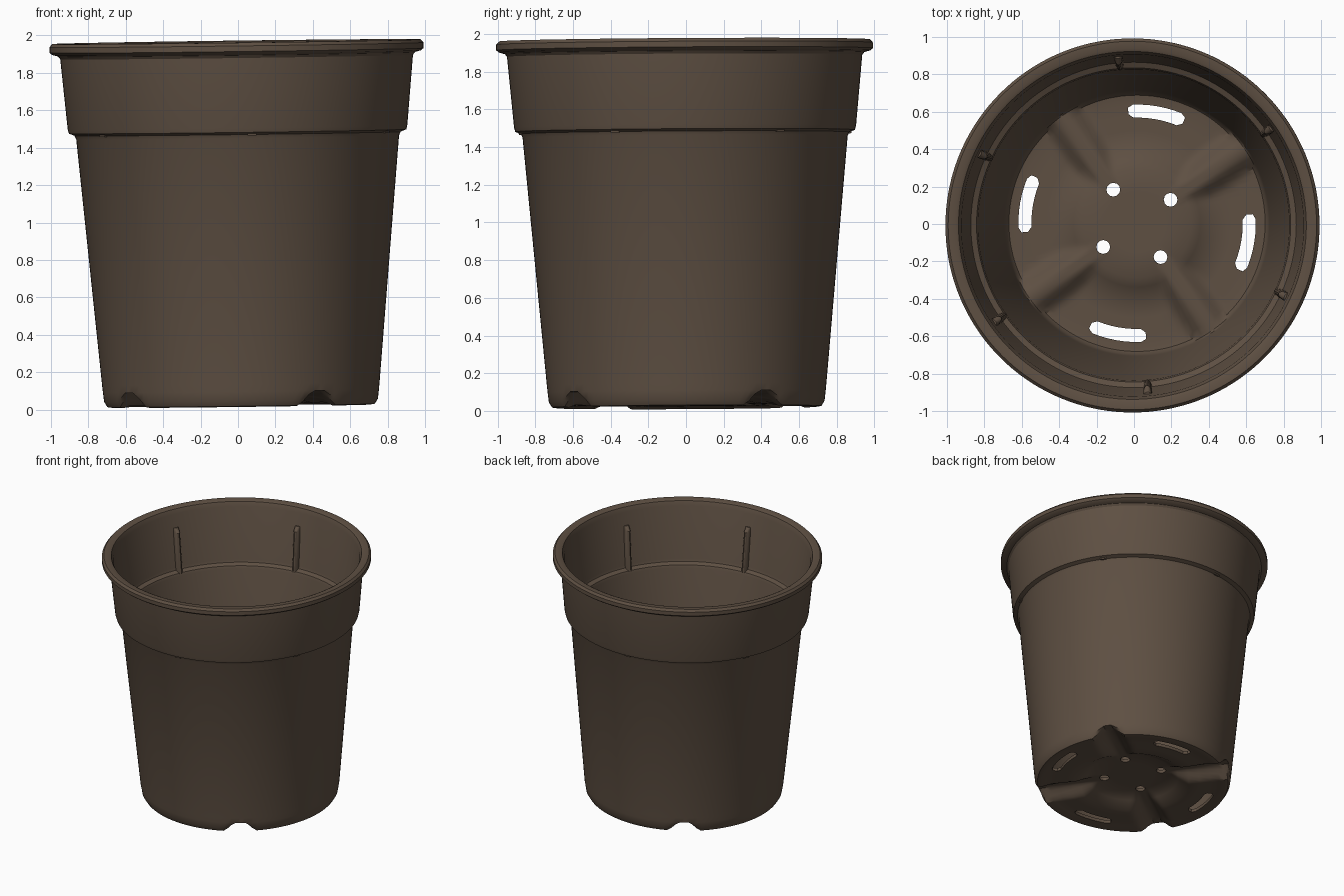
import bpy, bmesh, math
from mathutils import Matrix

if "Cube" in bpy.data.objects:
    bpy.data.objects.remove(bpy.data.objects["Cube"])

SEG = 144                      # divisions around the pot
GROOVE = math.radians(35)      # first drainage groove; repeats every 90 degrees

brown = bpy.data.materials.new("dark_brown_plastic")
brown.diffuse_color = (0.112, 0.079, 0.055, 1)
brown.use_nodes = True
brown.node_tree.nodes["Principled BSDF"].inputs["Base Color"].default_value = brown.diffuse_color

# The pot leans very slightly
TILT = (Matrix.Translation((0.017, 0.004, 0)) @ Matrix.Rotation(-0.013, 4, 'Y')
        @ Matrix.Rotation(0.006, 4, 'X'))


def make(name, bm):
    bmesh.ops.recalc_face_normals(bm, faces=bm.faces)
    me = bpy.data.meshes.new(name)
    bm.to_mesh(me)
    bm.free()
    me.transform(TILT)
    me.materials.append(brown)
    ob = bpy.data.objects.new(name, me)
    bpy.context.collection.objects.link(ob)
    return ob


def activate(ob):
    bpy.ops.object.select_all(action='DESELECT')
    ob.select_set(True)
    bpy.context.view_layer.objects.active = ob


def smooth(ob):
    activate(ob)
    bpy.ops.object.shade_smooth_by_angle(angle=math.radians(32))


def loft(bm, rings, closed=True):
    """Bridge consecutive rings of vertices."""
    for a, b in zip(rings, rings[1:]):
        n = len(a)
        for i in range(n if closed else n - 1):
            j = (i + 1) % n
            bm.faces.new((a[i], a[j], b[j], b[i]))


def prism(bm, pts, z0, z1):
    lo = [bm.verts.new((x, y, z0)) for x, y in pts]
    hi = [bm.verts.new((x, y, z1)) for x, y in pts]
    loft(bm, [lo, hi])
    bm.faces.new(lo)
    bm.faces.new(hi)


def clamp(v):
    return max(0.0, min(1.0, v))


def raised(r, ang, z, top):
    """Lift the floor at the centre and along the four radial grooves."""
    if z >= top:
        return z
    d = (ang - GROOVE + math.pi / 4) % (math.pi / 2) - math.pi / 4
    groove = clamp((0.115 - abs(r * math.sin(d))) / 0.08)
    centre = clamp((0.42 - r) / 0.13)
    return z + (top - z) * max(groove, centre)


# Pot body: outer profile from floor centre to rim, then back down inside
floor_r = [0.08, 0.16, 0.29, 0.34, 0.42, 0.5, 0.58, 0.65]
outer = [(r, 0.03) for r in floor_r] + [
    (0.69, 0.018), (0.715, 0.022), (0.732, 0.05), (0.738, 0.10), (0.742, 0.14),
    (0.863, 1.455), (0.872, 1.475), (0.902, 1.487), (0.908, 1.51),
    (0.943, 1.885), (0.955, 1.9), (0.985, 1.908), (1.0, 1.92),
    (1.0, 1.95), (0.985, 1.967)]
inner = [(0.945, 1.967), (0.93, 1.96), (0.915, 1.925), (0.877, 1.51), (0.87, 1.49),
         (0.84, 1.475), (0.832, 1.455), (0.712, 0.15), (0.708, 0.13), (0.70, 0.08),
         (0.685, 0.06)] + [(r, 0.055) for r in reversed(floor_r)]

bm = bmesh.new()
rings = []
for prof, top in ((outer, 0.10), (inner, 0.125)):
    for r, z in prof:
        ring = []
        for i in range(SEG):
            a = 2 * math.pi * i / SEG
            ring.append(bm.verts.new((r * math.cos(a), r * math.sin(a), raised(r, a, z, top))))
        rings.append(ring)
loft(bm, rings)
for ring, z in ((rings[0], 0.10), (rings[-1], 0.125)):
    c = bm.verts.new((0, 0, z))
    for i in range(SEG):
        bm.faces.new((ring[i], ring[(i + 1) % SEG], c))
pot = make("pot_body", bm)

# Drainage holes: four round ones near the centre, four curved slots outside
bm = bmesh.new()
for k in range(4):
    a = GROOVE + k * math.pi / 2
    cx, cy = 0.22 * math.cos(a), 0.22 * math.sin(a)
    prism(bm, [(cx + 0.037 * math.cos(t * math.pi / 6), cy + 0.037 * math.sin(t * math.pi / 6))
               for t in range(12)], -0.1, 0.3)
    mid = math.radians(80) + k * math.pi / 2
    arc = [(0.635, t) for t in (-12, -8, -4, 0, 4, 8, 12)] + [(0.62, 14.5), (0.585, 14.5)]
    arc += [(0.565, t) for t in (12, 8, 4, 0, -4, -8, -12)] + [(0.585, -14.5), (0.62, -14.5)]
    prism(bm, [(r * math.cos(mid + math.radians(t)), r * math.sin(mid + math.radians(t)))
               for r, t in arc], -0.1, 0.3)
cutter = make("drain_hole_cutter", bm)
cutter.hide_render = True

mod = pot.modifiers.new("drain_holes", 'BOOLEAN')
mod.operation = 'DIFFERENCE'
mod.solver = 'EXACT'
mod.object = cutter
activate(pot)
bpy.ops.object.modifier_apply(modifier=mod.name)
bpy.data.objects.remove(cutter, do_unlink=True)
smooth(pot)

# Six stacking ribs on the inside of the collar, standing on the ledge
for k in range(6):
    a = math.radians(35 + 60 * k)
    bm = bmesh.new()
    rows = []
    for wall, z, s in ((0.872, 1.47, 1), (0.902, 1.79, 1), (0.905, 1.82, 0.4)):
        row = []
        for i in range(9):
            t = math.pi * i / 8
            x = wall + 0.012 - 0.055 * s * math.sin(t)
            y = 0.024 * math.cos(t)
            row.append(bm.verts.new((x, y, z)))
        rows.append(row)
    loft(bm, rows)
    bm.faces.new(rows[0])
    bm.faces.new(rows[-1])
    bm.transform(Matrix.Rotation(a, 4, 'Z'))
    smooth(make(f"inner_rib_{k + 1}", bm))
